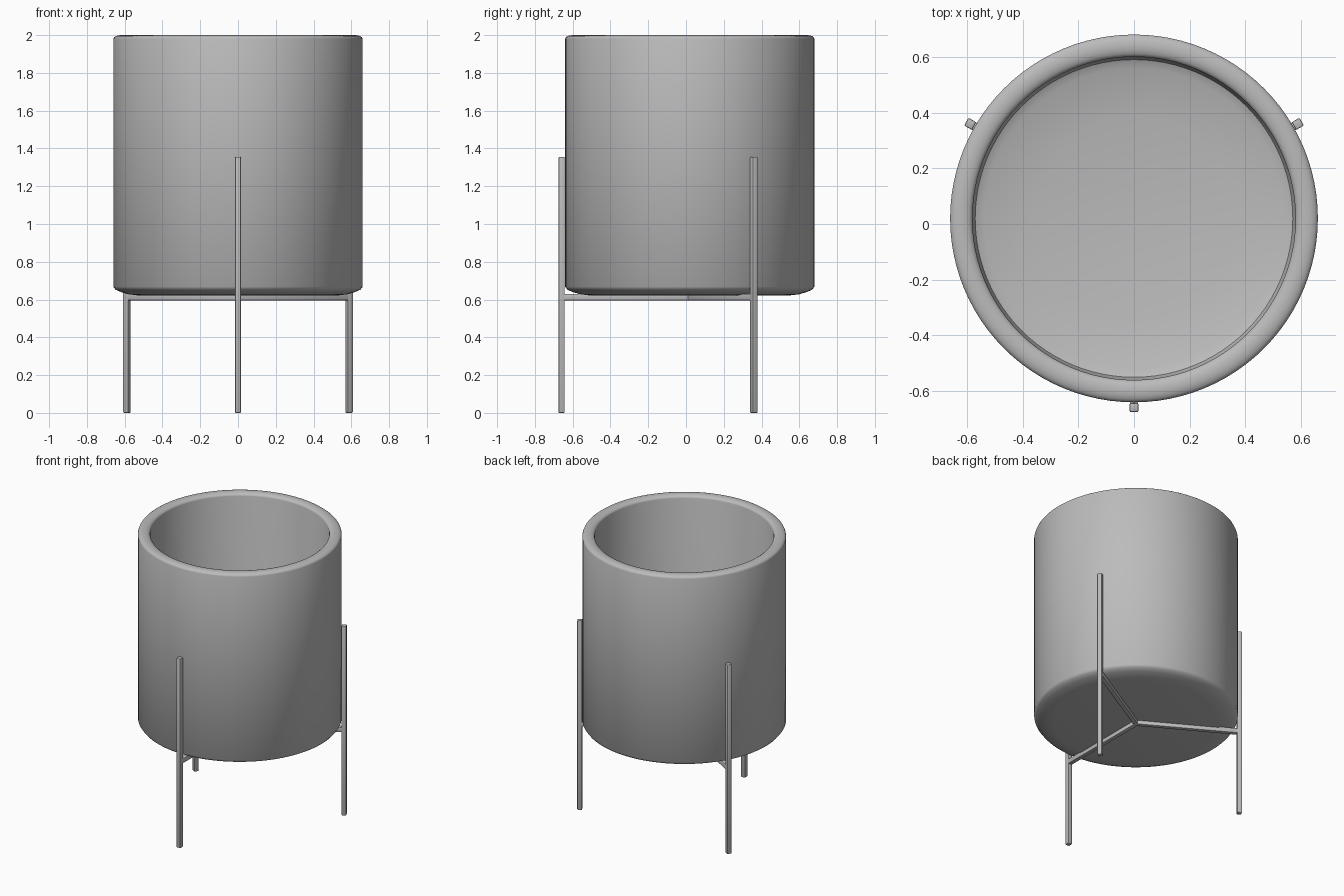
import bpy, bmesh, math
from mathutils import Matrix, Vector

if "Cube" in bpy.data.objects:
    bpy.data.objects.remove(bpy.data.objects["Cube"])

grey = bpy.data.materials.new("mid_grey")
grey.use_nodes = True
color = (0.5, 0.5, 0.5, 1)
grey.diffuse_color = color
grey.node_tree.nodes["Principled BSDF"].inputs["Base Color"].default_value = color

CENTRE = Vector((0, 0.02, 0))
LEG_RADIUS = 0.68


def finish(name, bm, matrix, angle=40):
    bmesh.ops.recalc_face_normals(bm, faces=bm.faces)
    mesh = bpy.data.meshes.new(name)
    bm.to_mesh(mesh)
    bm.free()
    mesh.materials.append(grey)
    obj = bpy.data.objects.new(name, mesh)
    bpy.context.collection.objects.link(obj)
    obj.matrix_world = matrix
    bpy.ops.object.select_all(action='DESELECT')
    obj.select_set(True)
    bpy.context.view_layer.objects.active = obj
    bpy.ops.object.shade_smooth_by_angle(angle=math.radians(angle))
    return obj


def lathe(name, profile, segments=96):
    bm = bmesh.new()
    verts = [bm.verts.new((r, 0, z)) for r, z in profile]
    edges = [bm.edges.new(pair) for pair in zip(verts, verts[1:])]
    bmesh.ops.spin(bm, geom=verts + edges, axis=(0, 0, 1), cent=(0, 0, 0),
                   angle=math.tau, steps=segments)
    bmesh.ops.remove_doubles(bm, verts=bm.verts, dist=0.0001)
    return finish(name, bm, Matrix.Translation(CENTRE))


def rod(name, low, high, bevel, angle):
    bm = bmesh.new()
    bmesh.ops.create_cube(bm, size=1)
    low, high = Vector(low), Vector(high)
    bmesh.ops.scale(bm, vec=high - low, verts=bm.verts)
    bmesh.ops.translate(bm, vec=(low + high) / 2, verts=bm.verts)
    bmesh.ops.bevel(bm, geom=bm.edges[:], offset=bevel, segments=2,
                    profile=0.5, affect='EDGES')
    return finish(name, bm, Matrix.Translation(CENTRE) @ Matrix.Rotation(angle, 4, 'Z'))


# Hollow pot: rounded base, straight wall, soft rim, shallow dish in the floor
rim = [(0.62 + 0.04 * math.cos(t), 1.98 + 0.02 * math.sin(t))
       for t in (i * math.pi / 8 for i in range(9))]
profile = [(0, 0.622), (0.53, 0.622), (0.58, 0.628), (0.62, 0.64), (0.648, 0.652), (0.66, 0.668)]
profile += rim
profile += [(0.58, 0.75), (0.57, 0.72), (0.54, 0.705), (0.36, 0.70), (0.33, 0.695), (0, 0.692)]
lathe("pot", profile)

# Three upright legs and the spokes that carry the pot
for side, degrees in (("front", -90), ("left", 30), ("right", 150)):
    turn = math.radians(degrees)
    rod(side + "_leg", (LEG_RADIUS - 0.017, -0.016, 0), (LEG_RADIUS + 0.015, 0.016, 1.355), 0.005, turn)
    rod(side + "_spoke", (-0.012, -0.015, 0.595), (LEG_RADIUS - 0.005, 0.015, 0.63), 0.005, turn)
